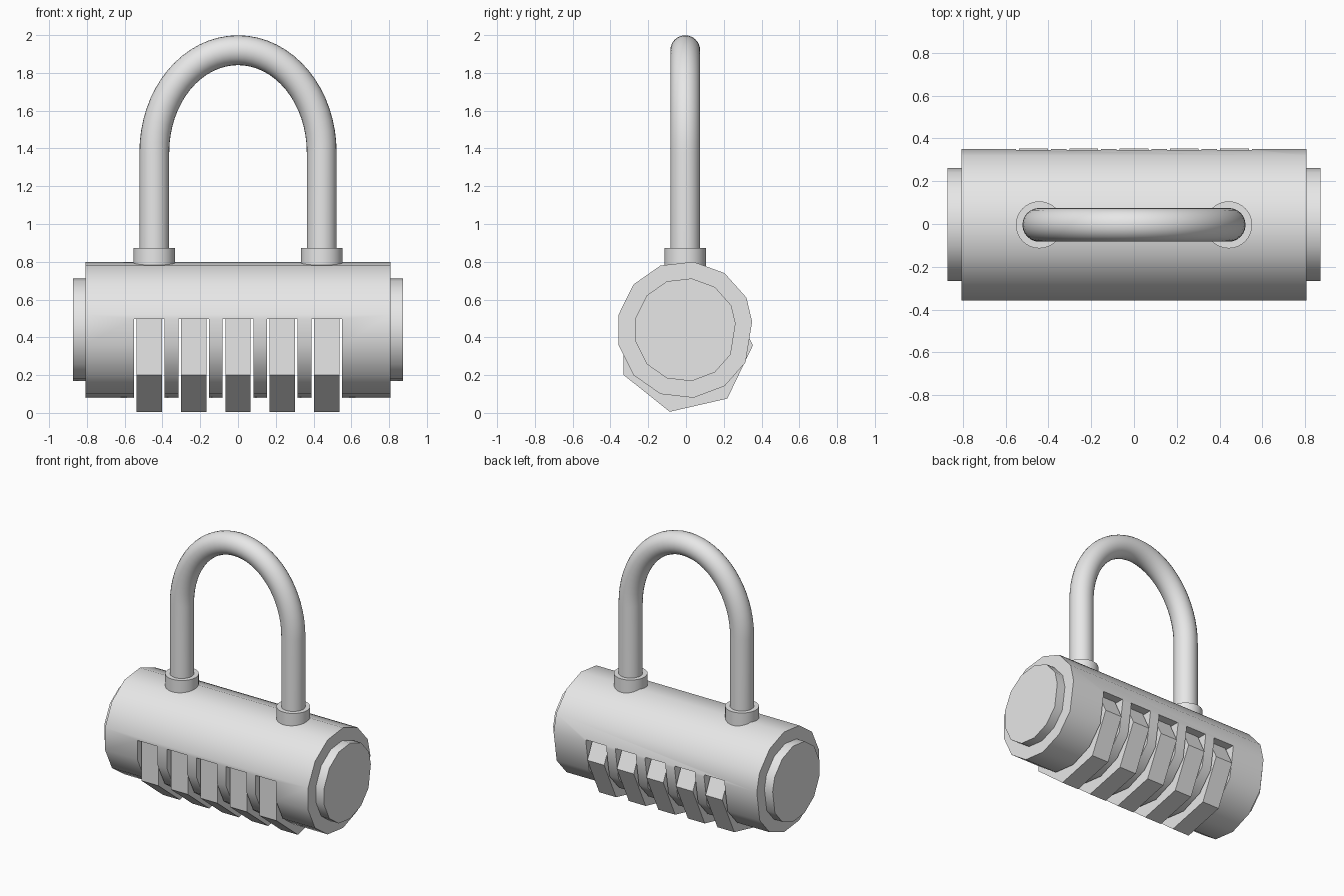
import bpy, bmesh, math
from math import sin, cos, pi, radians

cube = bpy.data.objects.get("Cube")
if cube:
    bpy.data.objects.remove(cube, do_unlink=True)

metal = bpy.data.materials.new("light_grey_metal")
metal.use_nodes = True
GREY = (0.8, 0.8, 0.8, 1)
metal.diffuse_color = GREY
metal.node_tree.nodes["Principled BSDF"].inputs["Base Color"].default_value = GREY


def add_object(name, bm, smooth=None):
    bmesh.ops.recalc_face_normals(bm, faces=bm.faces)
    mesh = bpy.data.meshes.new(name)
    bm.to_mesh(mesh)
    bm.free()
    mesh.materials.append(metal)
    obj = bpy.data.objects.new(name, mesh)
    bpy.context.collection.objects.link(obj)
    if smooth:
        shade(obj, smooth)
    return obj


def shade(obj, angle):
    bpy.ops.object.select_all(action='DESELECT')
    obj.select_set(True)
    bpy.context.view_layer.objects.active = obj
    bpy.ops.object.shade_smooth_by_angle(angle=radians(angle))


def loft(bm, rings):
    """Skin a list of point rings and cap both ends."""
    loops = [[bm.verts.new(p) for p in ring] for ring in rings]
    n = len(loops[0])
    for a, b in zip(loops, loops[1:]):
        for i in range(n):
            j = (i + 1) % n
            bm.faces.new((a[i], a[j], b[j], b[i]))
    bm.faces.new(loops[0])
    bm.faces.new(loops[-1])


def prism_x(bm, profile, x0, x1):
    loft(bm, [[(x, y, z) for y, z in profile] for x in (x0, x1)])


def circle(cx, cy, r, z, n=32):
    return [(cx + r * cos(2 * pi * i / n), cy + r * sin(2 * pi * i / n), z) for i in range(n)]


WHEEL_X = [0.235 * i for i in range(-2, 3)]
LEG_X = 0.443

# Barrel body, thirteen-sided
half = [(0.04, 0.8), (-0.135, 0.78), (-0.278, 0.68), (-0.357, 0.52)]
back = [(0.315, 0.267), (0.35, 0.483), (0.32, 0.61), (0.204, 0.74)]
profile = half + [(y, 0.88 - z) for y, z in reversed(half)] + [(0.204, 0.142)] + back
bm = bmesh.new()
prism_x(bm, profile, -0.808, 0.808)
body = add_object("barrel_body", bm)

# Slots cut right through the lower half for the wheels
bm = bmesh.new()
for x in WHEEL_X:
    prism_x(bm, [(-1, -0.5), (1, -0.5), (1, 0.497), (-1, 0.497)], x - 0.081, x + 0.081)
cutter = add_object("slot_cutter", bm)
cutter.hide_render = True
cut = body.modifiers.new("slots", 'BOOLEAN')
cut.operation = 'DIFFERENCE'
cut.solver = 'EXACT'
cut.object = cutter
graph = bpy.context.evaluated_depsgraph_get()
body.data = bpy.data.meshes.new_from_object(body.evaluated_get(graph))
body.modifiers.clear()
bpy.data.objects.remove(cutter, do_unlink=True)
shade(body, 45)

# End caps
cap = [(y * 0.75, 0.44 + (z - 0.44) * 0.755) for y, z in profile]
for side, name in ((-1, "right_end_cap"), (1, "left_end_cap")):
    bm = bmesh.new()
    prism_x(bm, cap, side * 0.78, side * 0.873)
    add_object(name, bm, 45)

# Seven-sided number wheels
wheel = [(-0.006 + 0.36 * cos(2 * pi * i / 7), 0.357 + 0.36 * sin(2 * pi * i / 7)) for i in range(7)]
for i, x in enumerate(WHEEL_X):
    bm = bmesh.new()
    prism_x(bm, wheel, x - 0.067, x + 0.067)
    add_object(f"number_wheel_{i + 1}", bm)

# Shackle: straight legs joined by an elliptical arch
RISE, START, TUBE, N = 0.54, 1.38, 0.079, 32
path = [(-LEG_X, 0.7, 0.0)]
for i in range(N + 1):
    t = pi - pi * i / N
    slope = math.atan2(-LEG_X * sin(t), RISE * cos(t))
    path.append((LEG_X * cos(t), START + RISE * sin(t), t))
path.append((LEG_X, 0.7, 0.0))
rings = []
for k, (x, z, t) in enumerate(path):
    # outward normal of the ellipse
    if 0 < k < len(path) - 1:
        nx, nz = RISE * cos(t), LEG_X * sin(t)
    else:
        nx, nz = x, 0
    length = math.hypot(nx, nz)
    nx, nz = nx / length, nz / length
    rings.append([(x + nx * TUBE * cos(a), -0.004 + TUBE * sin(a), z + nz * TUBE * cos(a))
                  for a in (2 * pi * j / 24 for j in range(24))])
bm = bmesh.new()
loft(bm, rings)
add_object("shackle", bm, 45)

# Collars where the shackle enters the body
for side, name in ((-1, "right_collar"), (1, "left_collar")):
    bm = bmesh.new()
    loft(bm, [circle(side * LEG_X, -0.004, 0.11, z) for z in (0.72, 0.873)])
    add_object(name, bm, 45)
